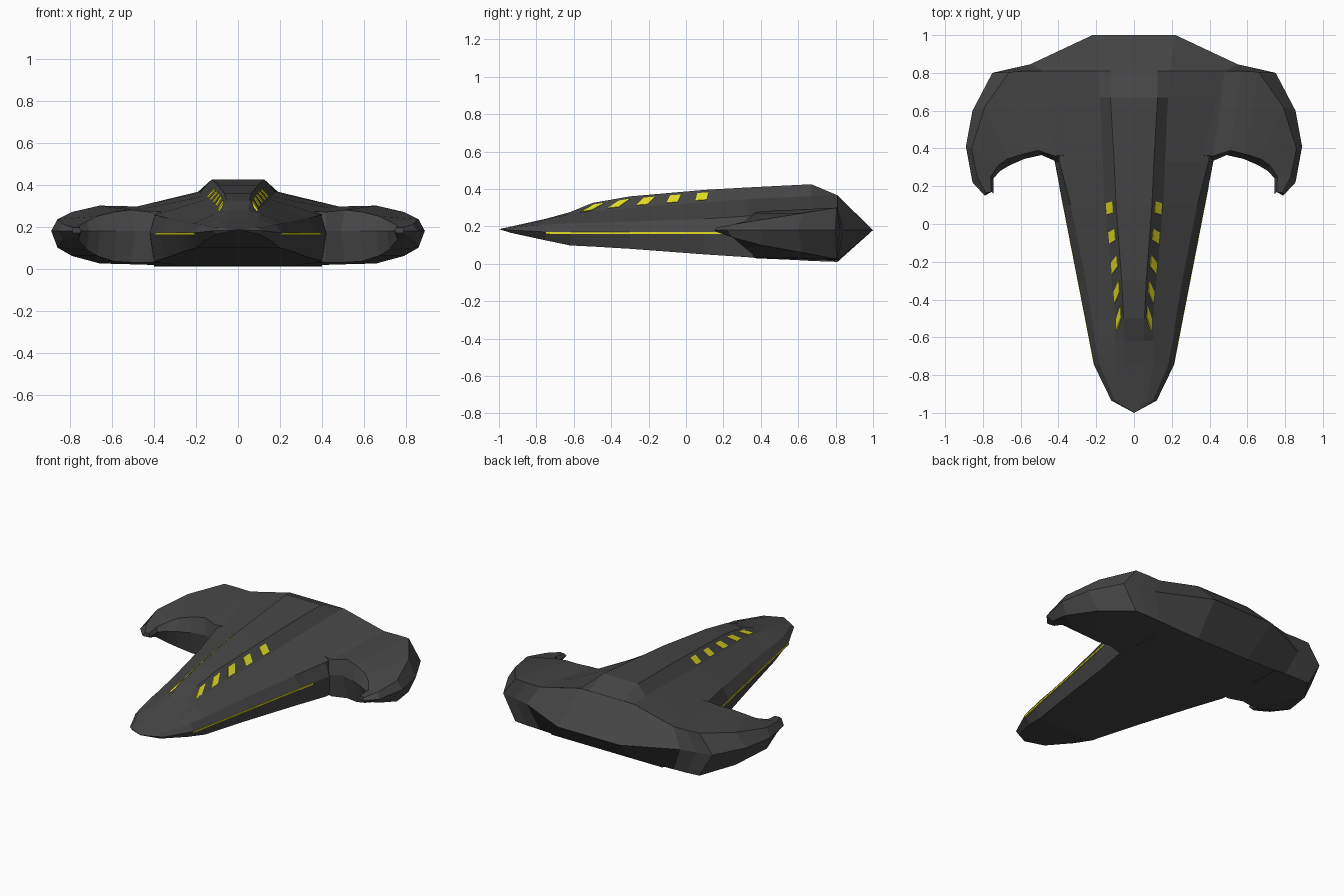
import bpy, bmesh
from mathutils import Vector


def material(name, rgb):
    m = bpy.data.materials.new(name)
    m.diffuse_color = (*rgb, 1)
    return m


DARK = material("dark_hull", (0.06, 0.06, 0.06))
GLOW = material("yellow_light", (0.75, 0.72, 0.02))


def loft(name, sections, mat, closed=True, cap=False):
    """Skin a row of sections, mirror it across x = 0 and close the ends."""
    bm = bmesh.new()
    rows = [[bm.verts.new(p) for p in s] for s in sections]
    n = len(rows[0])
    for a, b in zip(rows, rows[1:]):
        for i in range(n if closed else n - 1):
            j = (i + 1) % n
            bm.faces.new((a[i], a[j], b[j], b[i]))
    if cap:
        bm.faces.new(rows[0])
    if closed:
        bm.faces.new(rows[-1])
    copy = bmesh.ops.duplicate(bm, geom=bm.verts[:] + bm.edges[:] + bm.faces[:])
    for v in copy["geom"]:
        if isinstance(v, bmesh.types.BMVert):
            v.co.x = -v.co.x
    bmesh.ops.remove_doubles(bm, verts=bm.verts[:], dist=0.0005)
    bmesh.ops.holes_fill(bm, edges=[e for e in bm.edges if e.is_boundary], sides=0)
    bmesh.ops.recalc_face_normals(bm, faces=bm.faces[:])
    me = bpy.data.meshes.new(name)
    bm.to_mesh(me)
    bm.free()
    me.materials.append(mat)
    ob = bpy.data.objects.new(name, me)
    bpy.context.collection.objects.link(ob)
    return ob


# Central hull: y, then (x, z) of spine edge, shoulder, deck edge, rim, keel edge
HULL = [
    (-1.0, 0, .185, 0, .185, 0, .185, 0, .185, 0, .185),
    (-.935, .05, .199, .07, .198, .10, .194, .12, .180, .10, .165),
    (-.75, .055, .240, .10, .237, .18, .210, .21, .170, .17, .125),
    (-.62, .05, .276, .10, .265, .205, .215, .235, .170, .20, .098),
    (-.50, .055, .325, .10, .280, .222, .218, .258, .170, .225, .092),
    (-.30, .065, .360, .12, .300, .255, .225, .297, .170, .265, .080),
    (.10, .095, .395, .155, .330, .335, .240, .375, .170, .345, .050),
    (.33, .105, .408, .165, .345, .395, .255, .42, .170, .40, .035),
    (.67, .125, .425, .18, .362, .45, .285, .42, .170, .40, .015),
    (.81, .125, .366, .19, .366, .48, .296, .42, .170, .40, .010),
]
hull = []
for y, *p in HULL:
    pts = [(p[i], y, p[i + 1]) for i in range(0, 10, 2)]
    hull.append([(0, y, p[1])] + pts + [(0, y, p[9])])
loft("central_hull", hull, DARK, closed=False)

# Wings and stern: front rim xy, rear rim xy, rear top xyz, front top xyz, rear and front bottom z
WING = [
    (0, .36, 0, 1.0, 0, .81, .365, 0, .38, .28, .01, .04),
    (.20, .36, .22, 1.0, .19, .81, .365, .20, .38, .28, .01, .04),
    (.42, .335, .55, .845, .48, .81, .296, .42, .36, .270, .02, .03),
    (.49, .365, .65, .823, .57, .81, .298, .51, .39, .280, .022, .03),
    (.58, .345, .75, .80, .66, .805, .300, .59, .37, .270, .025, .035),
    (.66, .31, .855, .60, .79, .62, .270, .67, .345, .250, .06, .06),
    (.71, .28, .89, .41, .86, .40, .235, .72, .31, .225, .10, .09),
    (.745, .24, .855, .22, .83, .25, .210, .76, .25, .205, .14, .14),
    (.745, .16, .79, .15, .785, .165, .195, .755, .17, .195, .17, .17),
]
wing = []
for fx, fy, rx, ry, tx, ty, tz, ux, uy, uz, bz, cz in WING:
    wing.append([(fx, fy, .18), (ux, uy, uz), (tx, ty, tz),
                 (rx, ry, .18), (tx, ty, bz), (ux, uy, cz)])
loft("wings_and_stern", wing, DARK)


def on_hull(y, i, k, t):
    """Point at y, fraction t of the way from hull line i to hull line k."""
    for a, b in zip(hull, hull[1:]):
        if a[0][1] <= y <= b[0][1]:
            f = (y - a[0][1]) / (b[0][1] - a[0][1])
            p, q = (Vector(a[n]).lerp(Vector(b[n]), f) for n in (i, k))
            return p.lerp(q, t)


# Slanted windows along both sides of the spine
for n, (y, lean) in enumerate([(.085, .005), (-.065, .01), (-.215, .02), (-.36, .03), (-.50, .035)]):
    h = .03
    quad = [on_hull(y - h + lean, 1, 2, .25), on_hull(y + h + lean, 1, 2, .25),
            on_hull(y + h - lean, 1, 2, .85), on_hull(y - h - lean, 1, 2, .85)]
    out = Vector((.77, 0, .64))
    loft(f"window_{n + 1}", [[p + out * d for p in quad] for d in (-.006, .004)], GLOW, cap=True)

# Light strip just below the rim
strip = []
for y in (-.75, -.62, -.50, -.30, .10, .20):
    p = on_hull(y, 4, 4, 0)
    strip.append([p + Vector((dx, 0, dz)) for dx, dz in
                  ((-.015, -.011), (.002, -.011), (.002, .001), (-.015, .001))])
loft("rim_light", strip, GLOW, cap=True)
